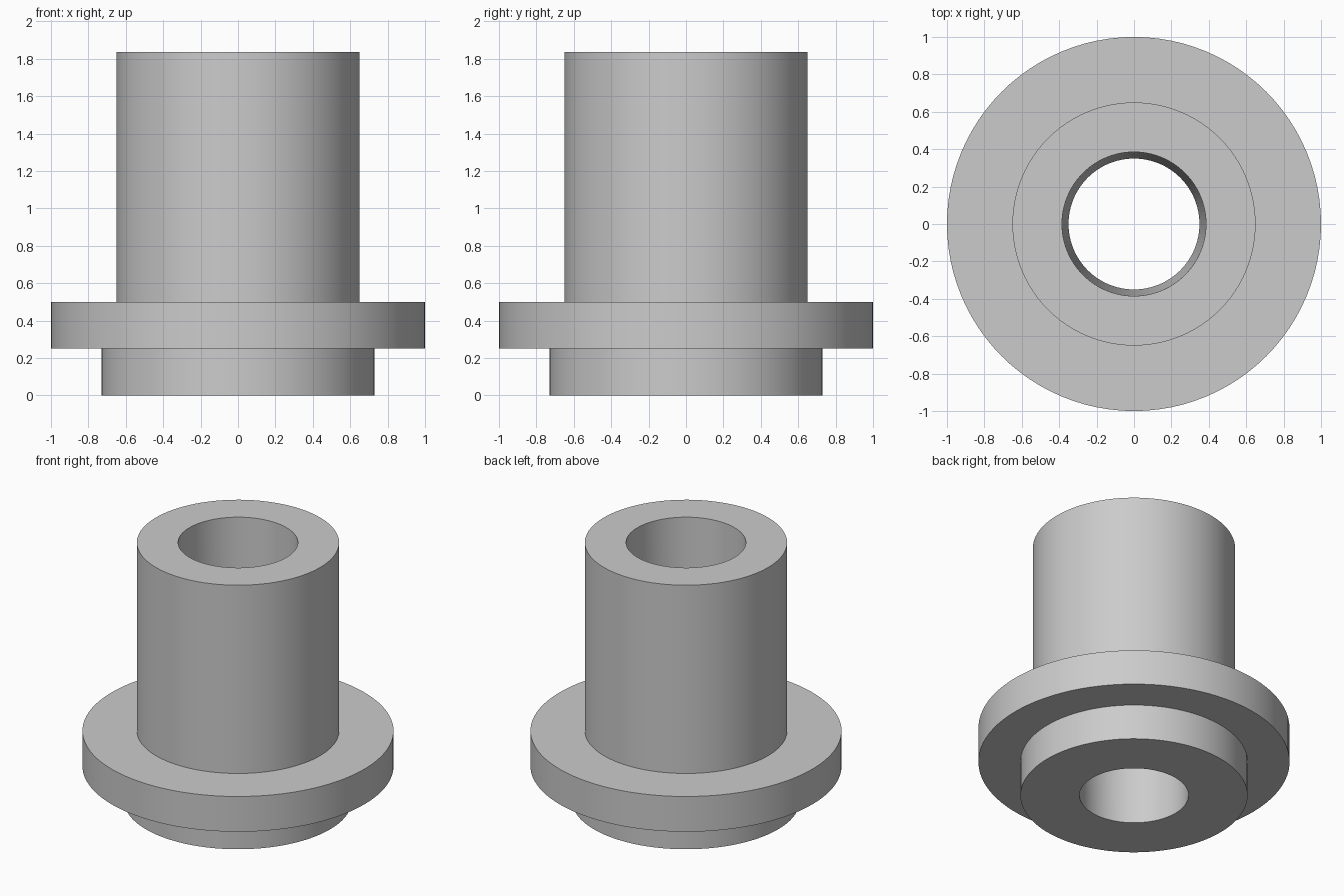
import bpy
import bmesh
import math

cube = bpy.data.objects.get("Cube")
if cube:
    bpy.data.objects.remove(cube, do_unlink=True)

SEGMENTS = 96

# Plain grey finish
grey = bpy.data.materials.new("plain_grey")
grey.use_nodes = True
colour = (0.6, 0.6, 0.6, 1.0)
grey.diffuse_color = colour
grey.node_tree.nodes["Principled BSDF"].inputs["Base Color"].default_value = colour


def lathe(name, profile):
    """Revolve a closed (radius, height) profile around the z axis."""
    bm = bmesh.new()
    verts = [bm.verts.new((r, 0, z)) for r, z in profile]
    edges = [bm.edges.new((v, verts[(i + 1) % len(verts)])) for i, v in enumerate(verts)]
    bmesh.ops.spin(bm, geom=verts + edges, cent=(0, 0, 0), axis=(0, 0, 1),
                   angle=math.tau, steps=SEGMENTS, use_merge=True)
    bmesh.ops.remove_doubles(bm, verts=bm.verts, dist=0.0001)
    bmesh.ops.recalc_face_normals(bm, faces=bm.faces)
    mesh = bpy.data.meshes.new(name)
    bm.to_mesh(mesh)
    bm.free()
    mesh.materials.append(grey)
    obj = bpy.data.objects.new(name, mesh)
    bpy.context.collection.objects.link(obj)
    bpy.ops.object.select_all(action='DESELECT')
    obj.select_set(True)
    bpy.context.view_layer.objects.active = obj
    bpy.ops.object.shade_smooth_by_angle(angle=math.radians(30))
    return obj


# Base spigot, flange, tall sleeve and tapered through bore as one turned part
lathe("flanged_bushing", [
    (0.35, 0.0), (0.73, 0.0),
    (0.73, 0.25), (1.0, 0.25),
    (1.0, 0.5), (0.65, 0.5),
    (0.65, 1.835), (0.385, 1.835),
])
